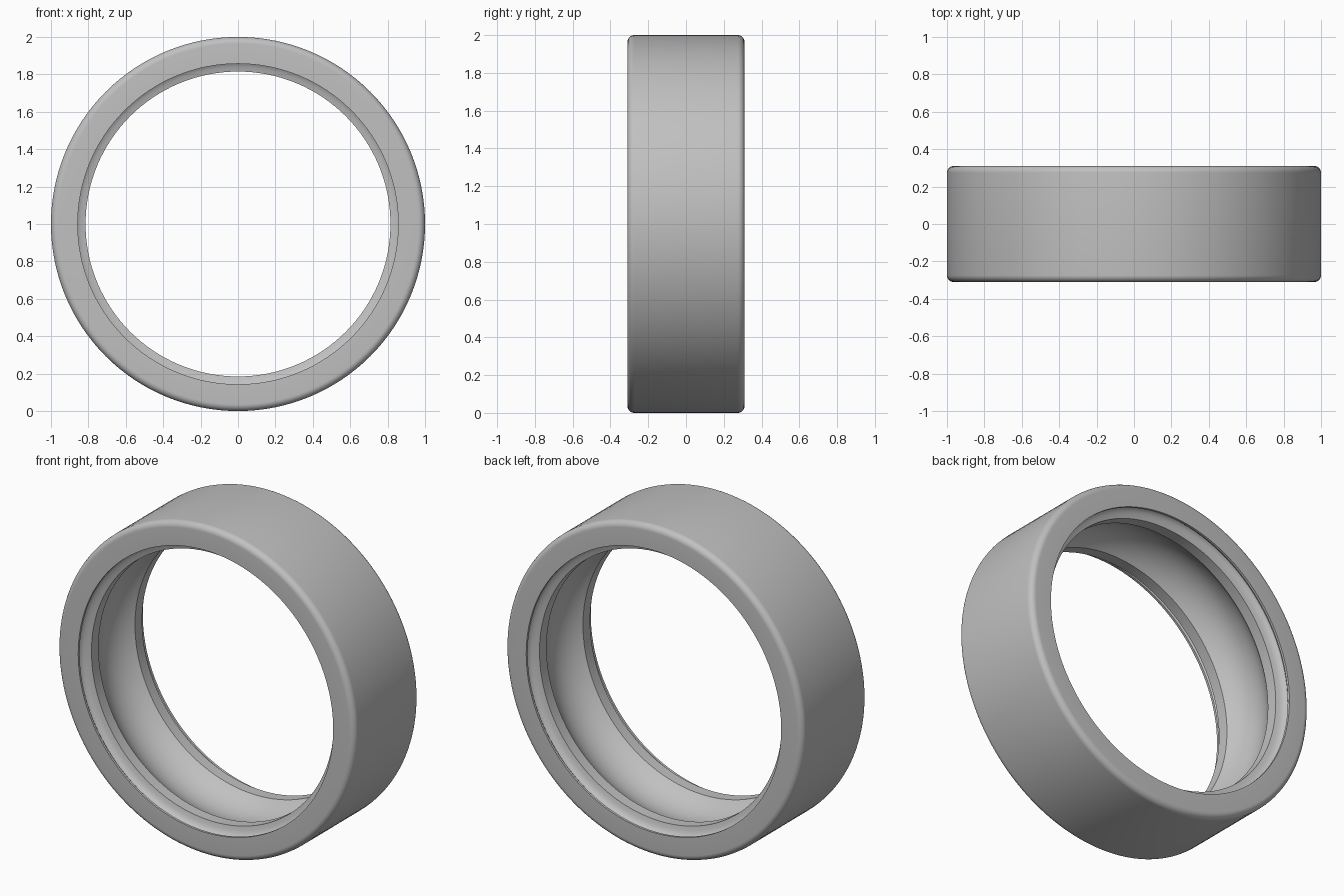
import bpy, bmesh, math
from mathutils import Matrix, Vector

cube = bpy.data.objects.get("Cube")
if cube:
    bpy.data.objects.remove(cube, do_unlink=True)

SEGMENTS = 128
RADIUS, HALF_WIDTH, FILLET = 1.0, 0.31, 0.036
LAND_RADIUS, RACE_HALF, RACE_DEPTH = 0.815, 0.175, 0.075


def arc(centre_r, centre_y, radius, start, end, steps):
    """Points (radius, y) along an arc; angles in degrees from outward."""
    points = []
    for i in range(steps + 1):
        a = math.radians(start + (end - start) * i / steps)
        points.append((centre_r + radius * math.cos(a), centre_y + radius * math.sin(a)))
    return points


# Half cross-section, from the middle of the tread to the middle of the raceway
half = arc(RADIUS - FILLET, HALF_WIDTH - FILLET, FILLET, 0, 90, 8)
# Seal groove behind a thin lip
half += [(0.857, HALF_WIDTH), (0.857, 0.296), (0.868, 0.288), (0.872, 0.278),
         (0.868, 0.267), (0.857, 0.257), (0.84, 0.249), (LAND_RADIUS, 0.243)]
# Ball raceway
race_radius = (RACE_HALF ** 2 + RACE_DEPTH ** 2) / (2 * RACE_DEPTH)
edge_angle = math.degrees(math.asin(RACE_HALF / race_radius))
half += arc(LAND_RADIUS + RACE_DEPTH - race_radius, 0, race_radius, edge_angle, 0, 10)

# Mirror to the other side; the raceway's middle point is shared
profile = half + [(r, -y) for r, y in reversed(half[:-1])]

# Revolve the closed cross-section about the y axis
bm = bmesh.new()
verts = [bm.verts.new((r, y, 0)) for r, y in profile]
edges = [bm.edges.new((verts[i - 1], verts[i])) for i in range(len(verts))]
bmesh.ops.spin(bm, geom=verts + edges, cent=(0, 0, 0), axis=(0, 1, 0),
               angle=math.tau, steps=SEGMENTS, use_merge=True)
bmesh.ops.remove_doubles(bm, verts=bm.verts, dist=0.0001)
bmesh.ops.recalc_face_normals(bm, faces=bm.faces)
bmesh.ops.transform(bm, matrix=Matrix.Translation(Vector((0, 0, RADIUS))), verts=bm.verts)

mesh = bpy.data.meshes.new("bearing_outer_ring")
bm.to_mesh(mesh)
bm.free()
ring = bpy.data.objects.new("bearing_outer_ring", mesh)
bpy.context.collection.objects.link(ring)

# Plain grey steel
steel = bpy.data.materials.new("grey_steel")
steel.use_nodes = True
colour = (0.53, 0.53, 0.53, 1)
steel.diffuse_color = colour
steel.node_tree.nodes["Principled BSDF"].inputs["Base Color"].default_value = colour
mesh.materials.append(steel)

# Smooth shading with crisp shoulders
bpy.ops.object.select_all(action="DESELECT")
ring.select_set(True)
bpy.context.view_layer.objects.active = ring
bpy.ops.object.shade_smooth_by_angle(angle=math.radians(35))
